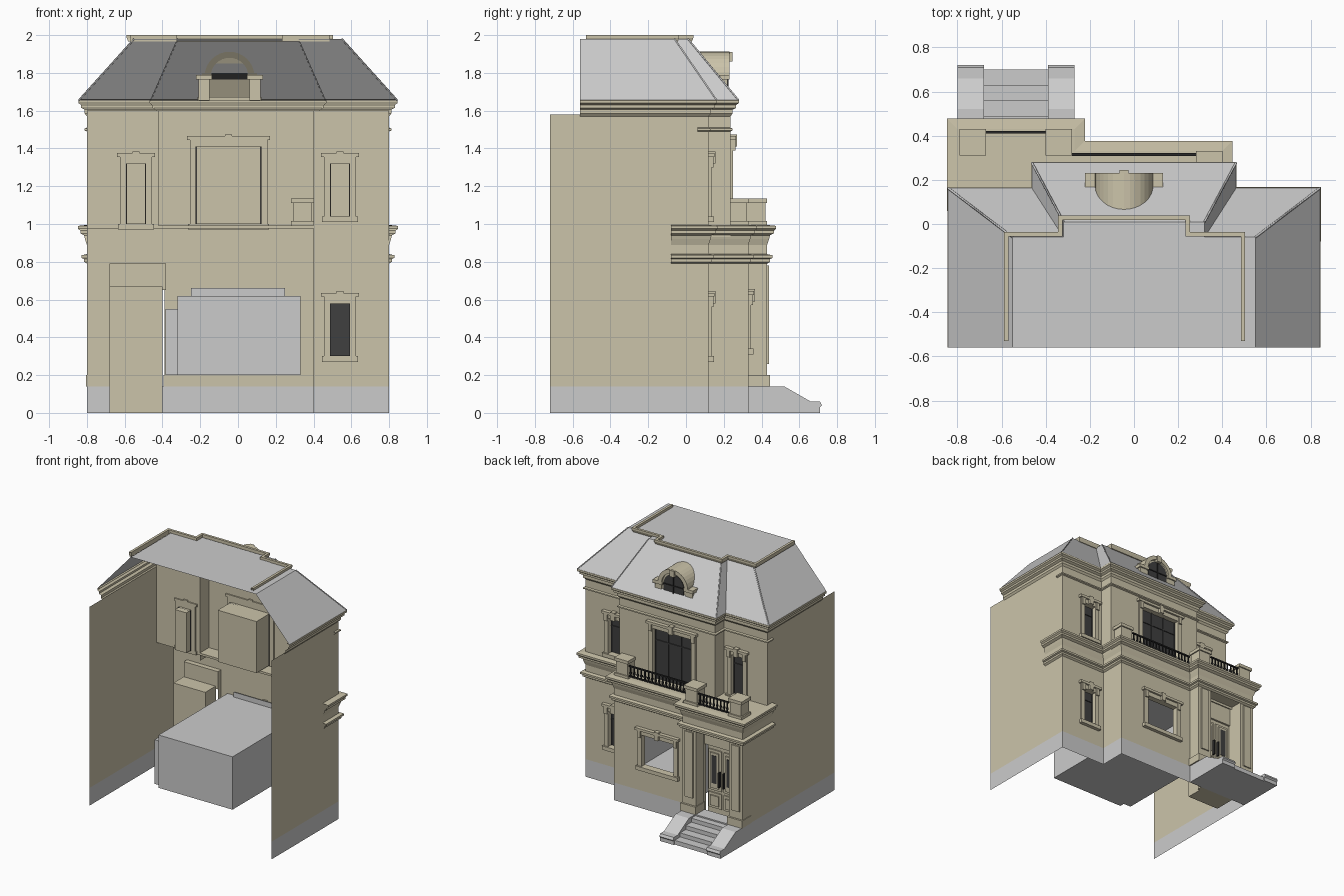
import bpy, bmesh, math

if "Cube" in bpy.data.objects:
    bpy.data.objects.remove(bpy.data.objects["Cube"], do_unlink=True)


def material(name, r, g, b):
    m = bpy.data.materials.new(name)
    m.use_nodes = True
    m.diffuse_color = (r, g, b, 1)
    m.node_tree.nodes["Principled BSDF"].inputs["Base Color"].default_value = (r, g, b, 1)
    return m


BEIGE = material("beige stone", 0.60, 0.55, 0.40)
GREY = material("light grey", 0.60, 0.60, 0.60)
DARK = material("dark glass", 0.05, 0.05, 0.05)
IRON = material("black iron", 0.02, 0.02, 0.02)
PLINTH = 0.14


def mesh(name, verts, faces, mat, plinth=False, solid=False):
    me = bpy.data.meshes.new(name)
    me.from_pydata(verts, [], faces)
    me.materials.append(mat)
    if plinth:
        me.materials.append(GREY)
        for p in me.polygons:
            p.material_index = int(p.center.z < PLINTH)
    if solid:
        bm = bmesh.new()
        bm.from_mesh(me)
        bmesh.ops.recalc_face_normals(bm, faces=bm.faces)
        bm.to_mesh(me)
        bm.free()
    ob = bpy.data.objects.new(name, me)
    bpy.context.collection.objects.link(ob)
    return ob


def boxes(name, items, mat):
    # each item is x0, x1, y0, y1, z0, z1
    v, f = [], []
    for x0, x1, y0, y1, z0, z1 in items:
        k = len(v)
        v += [(x, y, z) for x in (x0, x1) for y in (y0, y1) for z in (z0, z1)]
        f += [[k + i for i in q] for q in ((0, 1, 3, 2), (4, 6, 7, 5), (0, 4, 5, 1),
                                           (2, 3, 7, 6), (0, 2, 6, 4), (1, 5, 7, 3))]
    return mesh(name, v, f, mat, solid=True)


def loft(name, rings, mat, plinth=False):
    n = len(rings[0])
    v = [p for r in rings for p in r]
    f = [(j * n + i, j * n + i + 1, j * n + n + i + 1, j * n + n + i)
         for j in range(len(rings) - 1) for i in range(n - 1)]
    return mesh(name, v, f, mat, plinth)


def offset(path, d, z):
    out = []
    for i, p in enumerate(path):
        normals = set()
        for a, b in zip(path[max(i - 1, 0):i + 1], path[max(i - 1, 0) + 1:i + 2]):
            dx, dy = b[0] - a[0], b[1] - a[1]
            l = math.hypot(dx, dy)
            normals.add((round(dy / l), round(-dx / l)))
        out.append((p[0] + d * sum(n[0] for n in normals), p[1] + d * sum(n[1] for n in normals), z))
    return out


def band(name, path, profile, mat=BEIGE, plinth=False):
    return loft(name, [offset(path, d, z) for d, z in profile], mat, plinth)


def facade(name, x0, x1, z0, z1, y, holes=()):
    xs = sorted({x0, x1, *[h[0] for h in holes], *[h[1] for h in holes]})
    zs = sorted({z0, z1, *[h[2] for h in holes], *[h[3] for h in holes],
                 *([PLINTH] if z0 < PLINTH else [])})
    v, f = [], []
    for a, b in zip(xs, xs[1:]):
        for c, d in zip(zs, zs[1:]):
            mx, mz = (a + b) / 2, (c + d) / 2
            if any(h[0] < mx < h[1] and h[2] < mz < h[3] for h in holes):
                continue
            k = len(v)
            v += [(b, y, c), (a, y, c), (a, y, d), (b, y, d)]
            f.append((k, k + 1, k + 2, k + 3))
    return mesh(name, v, f, BEIGE, True)


def recess(name, x0, x1, z0, z1, yf, yb, mat=BEIGE, back=True):
    v = [(x, y, z) for y in (yf, yb) for x, z in ((x0, z0), (x1, z0), (x1, z1), (x0, z1))]
    f = [(i, (i + 1) % 4, (i + 1) % 4 + 4, i + 4) for i in range(4)]
    return mesh(name, v, f + ([(4, 5, 6, 7)] if back else []), mat)


def prism(name, prof, axis, a, b, mat):
    n = len(prof)
    v = [(t, p, q) if axis == "x" else (p, t, q) for t in (a, b) for p, q in prof]
    f = [(i, (i + 1) % n, (i + 1) % n + n, i + n) for i in range(n)]
    return mesh(name, v, f + [tuple(range(n)), tuple(range(n, 2 * n))], mat, solid=True)


def surround(name, x0, x1, z0, z1, y, w=0.035):
    c = (x0 + x1) / 2
    boxes(name, [
        (x0 - w, x0, y - .01, y + .015, z0, z1), (x1, x1 + w, y - .01, y + .015, z0, z1),
        (x0 - w, x1 + w, y - .01, y + .015, z1, z1 + .035),
        (x0 - w - .015, x1 + w + .015, y - .01, y + .03, z1 + .035, z1 + .055),
        (x0 - w - .01, x1 + w + .01, y - .01, y + .028, z0 - .03, z0),
        (c - .018, c + .018, y - .01, y + .035, z1, z1 + .065),
        *[(s - .014, s + .014, y - .01, y + .026, z1 - .02, z1 + .035)
          for s in (x0 - w / 2, x1 + w / 2)]], BEIGE)


def window(name, x0, x1, z0, z1, y, panes, yb=None):
    recess(name + "_reveal", x0, x1, z0, z1, y, yb or y - .03, back=yb is not None)
    boxes(name + "_glass", [(x0, x1, y - .03, y - .025, z0, z1)], DARK)
    bars = [x0 + (x1 - x0) * i / panes for i in range(panes + 1)]
    top = z1 - (z1 - z0) * .25
    boxes(name + "_bars", [(b - .004, b + .004, y - .026, y - .018, z0, z1) for b in bars]
          + [(x0, x1, y - .026, y - .018, top - .004, top + .004)], DARK)
    surround(name + "_surround", x0, x1, z0, z1, y)


# Plan lines, walked from the +x side round the facade to the -x side
upper = [(.8, -.56), (.8, .12), (.42, .12), (.42, .235),
         (-.42, .235), (-.42, .12), (-.8, .12), (-.8, -.56)]
lower = [(.8, -.08), (.8, .12), (.4, .12), (.4, .33), (-.27, .33), (-.27, .43), (-.8, .43), (-.8, .06)]
wall_z = [(0, 0), (0, PLINTH), (0, 1.58)]

# Walls with openings
band("left_wall", [(.8, -.72), (.8, .12)], wall_z, plinth=True)
band("right_wall", [(-.8, .12), (-.8, -.72)], wall_z, plinth=True)
band("porch_side_wall", [(-.8, .43), (-.8, .12)], [(0, 0), (0, PLINTH), (0, .99)], plinth=True)
band("ground_bay_side", [(.4, .12), (.4, .33)], [(0, 0), (0, PLINTH), (0, .99)], plinth=True)
for s in (1, -1):
    band("upper_bay_side", [(s * .42, .12), (s * .42, .235)][::s], [(0, .93), (0, 1.6)])
low_win, up_win = (.49, .59, .30, .58), (.49, .59, 1.04, 1.32)
side_win, big_win = (-.59, -.49, 1.0, 1.32), (-.22, .12, 1.0, 1.41)
room_win, door = (-.13, .15, .34, .59), (-.68, -.39, PLINTH, .78)
facade("main_wall_left", .4, .8, 0, 1.6, .12, [low_win, up_win])
facade("main_wall_right", -.8, -.42, .99, 1.6, .12, [side_win])
facade("upper_bay_wall", -.42, .42, .99, 1.6, .235, [big_win])
facade("ground_bay_wall", -.8, .4, 0, .99, .33, [room_win, door])
window("ground_narrow_window", *low_win, .12, 1)
window("upper_left_window", *up_win, .12, 1, .05)
window("upper_right_window", *side_win, .12, 1, .05)
window("balcony_window", *big_win, .235, 3, .06)

# Bay window with the closed room behind it
surround("bay_window_surround", *room_win, .33)
recess("bay_window_reveal", *room_win, .33, .30, back=False)
recess("room_box", -.32, .33, .20, .62, .325, -.54, GREY)
boxes("room_head", [(-.25, .25, .30, .305, .60, .66)], GREY)
boxes("room_side_box", [(-.385, -.32, -.5, .1, .20, .55)], GREY)

# Entrance door in its niche
recess("door_niche", -.68, -.38, 0, .79, .33, .29, back=False)
boxes("door_back", [(-.68, -.40, .16, .295, 0, .67)], BEIGE)
boxes("door_head", [(-.68, -.38, .29, .31, .65, .79)], BEIGE)
leaves = [(-.66, -.545), (-.525, -.41)]
boxes("door_panels", [(a + d, b - d, .29, .305 + d / 2, z0 + d, z1 - d) for a, b in leaves
                      for z0, z1 in ((.16, .28), (.3, .62)) for d in (0, .02)], BEIGE)
boxes("door_glass", [(a + .035, b - .035, .30, .318, .36, .58) for a, b in leaves], DARK)
boxes("door_handles", [(-.535 + s * .02 - .005, -.535 + s * .02 + .005, .30, .33, .34, .46)
                       for s in (-1, 1)], IRON)

# Porch piers, lintel, floor and steps
piers = [(-.8, -.68), (-.39, -.27)]
boxes("porch_piers", [(a, b, .33, .43, PLINTH, .93) for a, b in piers]
      + [(a + .025, b - .025, .43, .44, .26, .78) for a, b in piers]
      + [(a - .005, b + .01, .33, .445, PLINTH, .2) for a, b in piers]
      + [(-.68, -.39, .33, .43, .80, .93)], BEIGE)
boxes("porch_base", [(-.8, -.27, .33, .44, 0, PLINTH)], GREY)
cheek = [(.43, 0), (.43, .14), (.52, .14), (.66, .06), (.71, .06), (.72, .04), (.71, .03), (.71, 0)]
for a, b in piers:
    prism("step_cheek", cheek, "x", a, b, GREY)
boxes("steps", [(-.68, -.39, .43, .49 + .07 * i, 0, .13 - .032 * i) for i in range(4)], GREY)

# Mouldings
crown = [(0, .89), (.01, .92), (.015, .94), (.035, .95), (.035, .965), (.047, .975), (.047, .99), (0, .995)]
band("balcony_cornice", lower, crown)
band("ground_moulding", lower, [(0, .79), (.015, .80), (.015, .815), (.028, .82), (.028, .835), (0, .84)])
band("frieze_line", [(.8, .06)] + upper[1:-1] + [(-.8, .06)], [(0, 1.49), (.012, 1.495), (.012, 1.505), (0, 1.51)])
band("eave_cornice", upper, [(0, 1.57), (.012, 1.585), (.012, 1.605), (.03, 1.615),
                             (.03, 1.63), (.045, 1.64), (.045, 1.655), (.02, 1.66)])
boxes("balcony_floor", [(-.8, .4, .12, .33, .975, .992), (-.8, -.27, .33, .43, .975, .992)], BEIGE)

# Balcony pedestals and railings
posts = [(-.79, -.67, .31, .43), (-.4, -.28, .31, .43), (.28, .4, .21, .33)]
boxes("balcony_pedestals", [b for x0, x1, y0, y1 in posts for b in (
    (x0 + .01, x1 - .01, y0 + .01, y1 - .01, .99, 1.12), (x0, x1, y0, y1, .99, 1.015),
    (x0, x1, y0, y1, 1.11, 1.135))], BEIGE)
for x0, x1, y, n in ((-.67, -.4, .415, 9), (-.28, .28, .315, 18)):
    step = (x1 - x0) / n
    mids = [x0 + step * (i + .5) for i in range(n)]
    boxes("balcony_railing", [(x0, x1, y - .006, y + .006, z, z + .01) for z in (1.01, 1.09)]
          + [(m - .004, m + .004, y - .004, y + .004, 1.01, 1.09) for m in mids]
          + [(m - .008, m + .008, y - .005, y + .005, 1.035, 1.05) for m in mids], IRON)

# Mansard roof
half = [(.55, -.56), (.55, -.06), (.32, -.06), (.32, .01)]
ridge = [(x, y, 1.98) for x, y in half] + [(-x, y, 1.98) for x, y in half[::-1]]
eave = offset(upper, .043, 1.655)
loft("roof_slopes", [eave, ridge], GREY)
mesh("roof_top", ridge, [range(8)], GREY)
for i in (1, 3, 4, 6):
    cu = bpy.data.curves.new("roof_hip", "CURVE")
    cu.dimensions = "3D"
    cu.bevel_depth, cu.bevel_resolution = .005, 0
    sp = cu.splines.new("POLY")
    sp.points.add(1)
    for p, q in zip(sp.points, (eave[i], ridge[i])):
        p.co = (*q, 1)
    cu.materials.append(GREY)
    bpy.context.collection.objects.link(bpy.data.objects.new("roof_hip", cu))
trim = [(.49, -.53), (.49, -.05), (.24, -.05), (.24, .025), (-.33, .025), (-.33, -.05), (-.575, -.05), (-.575, -.53)]
band("roof_trim", trim, [(-.006, 1.965), (.006, 1.965), (.014, 1.985), (.014, 2), (-.006, 2), (-.006, 1.965)])

# Arched dormer, its back cut along the roof slope
CX, SPRING = -.045, 1.78


def slope(z):
    return .278 - (z - 1.655) * .268 / .325


def arch(r, z0, n=16):
    return [(CX + r, z0)] + [(CX + r * math.cos(math.pi * i / n), SPRING + r * math.sin(math.pi * i / n))
                             for i in range(n + 1)] + [(CX - r, z0)]


for name, r, y, mat in (("dormer_body", .12, .215, BEIGE), ("dormer_glass", .088, .219, DARK)):
    ob = prism(name, arch(r, 1.66), "y", 0, y, mat)
    for v in ob.data.vertices:
        if v.co.y < .1:
            v.co.y = min(slope(v.co.z), y - .002)
outer, inner = arch(.132, SPRING)[1:-1], arch(.1, SPRING)[1:-1]
hood = prism("dormer_hood", outer + inner[::-1], "y", 0, .23, BEIGE)
for v in hood.data.vertices:
    if v.co.y < .1:
        v.co.y = slope(v.co.z) - .004
boxes("dormer_sides", [b for s in (-1, 1) for m in (CX + s * .135,) for b in (
    (m - .03, m + .03, .15, .22, 1.655, 1.765), (m - .042, m + .042, .13, .23, 1.765, 1.79))]
    + [(CX - .02, CX + .02, .2, .245, 1.86, 1.91), (CX - .17, CX + .17, .2, .26, 1.65, 1.672)], BEIGE)
boxes("dormer_bars", [(CX - .004, CX + .004, .215, .225, 1.67, 1.86),
                      (CX - .088, CX + .088, .215, .225, 1.775, 1.783)], IRON)
for name, a, b, d, mat in (("dormer_inner_wall", -.19, .10, .004, BEIGE), ("dormer_inner_glass", -.14, .05, .008, DARK)):
    mesh(name, [(x, slope(z) - d, z) for x, z in ((a, 1.66), (b, 1.66), (b, 1.8), (a, 1.8))], [(0, 1, 2, 3)], mat)
